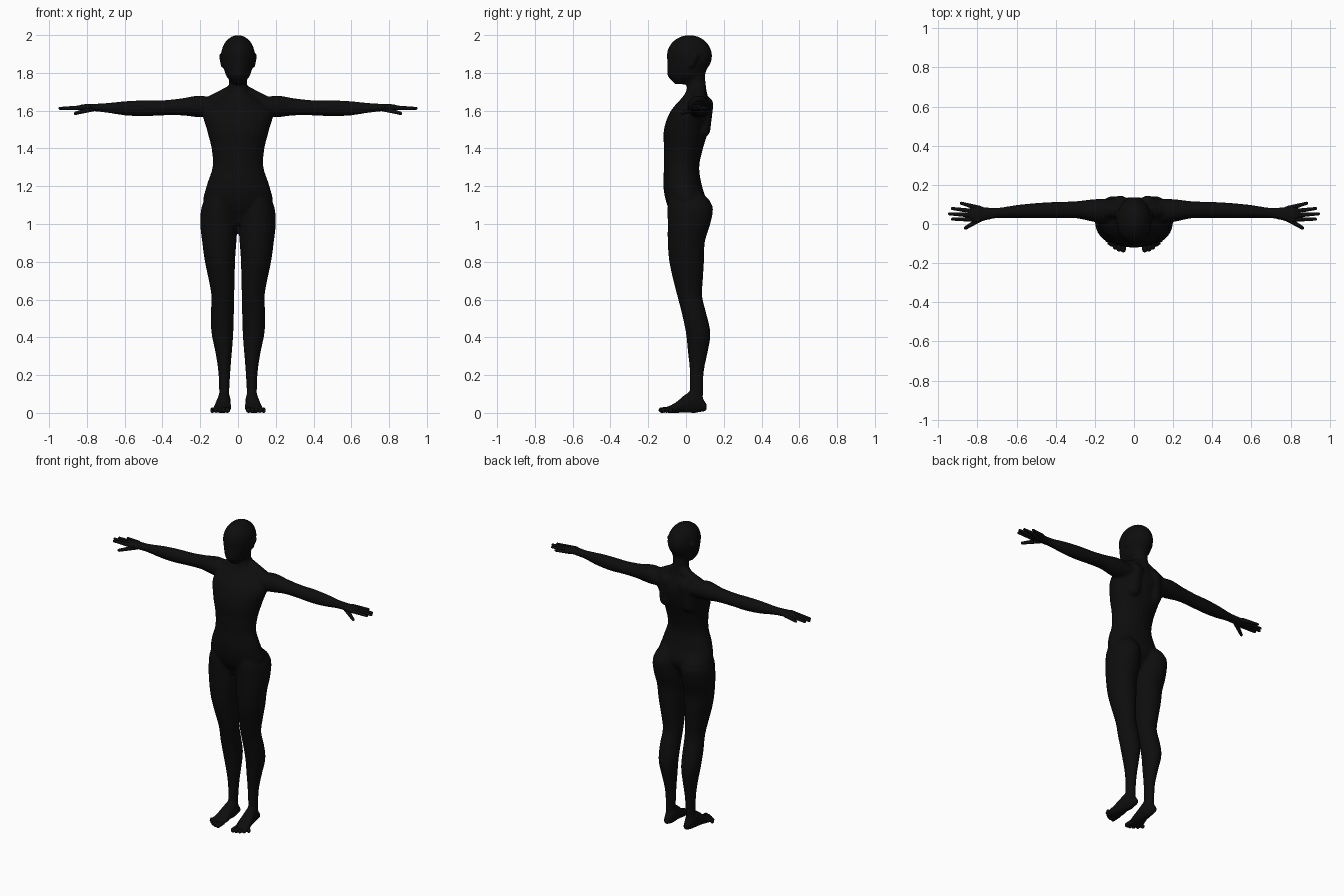
import bpy
import bmesh
import math
from mathutils import Matrix, Vector

cube = bpy.data.objects.get("Cube")
if cube:
    bpy.data.objects.remove(cube, do_unlink=True)

SEGMENTS = 24
RINGS = 32

# Single dark colour
colour = (.004, .004, .004, 1)
black = bpy.data.materials.new("matte_black")
black.use_nodes = True
black.diffuse_color = colour
black.node_tree.nodes["Principled BSDF"].inputs["Base Color"].default_value = colour


def contour(values, fraction):
    """Smooth curve through evenly spaced values."""
    last = len(values) - 1
    place = fraction * last
    first = min(int(place), last - 1)
    t = place - first
    a, b, c, d = [values[min(max(first + k, 0), last)] for k in range(-1, 3)]
    return b + t / 2 * (c - a + t * (2 * a - 5 * b + 4 * c - d + t * (3 * (b - c) + d - a)))


def skin(bm, rings):
    """Closed surface through rings of points."""
    rings = [[bm.verts.new(point) for point in ring] for ring in rings]
    for lower, upper in zip(rings, rings[1:]):
        for k in range(len(lower)):
            following = (k + 1) % len(lower)
            bm.faces.new((lower[k], lower[following], upper[following], upper[k]))
    bm.faces.new(rings[0])
    bm.faces.new(rings[-1])


def loft(bm, axis, start, end, a_low, a_high, b_low, b_high, side=1):
    """Skin along an axis, bounded by four contours across it."""
    rings = []
    for step in range(RINGS + 1):
        fraction = step / RINGS
        position = start + (end - start) * fraction
        low_a, high_a = contour(a_low, fraction), contour(a_high, fraction)
        low_b, high_b = contour(b_low, fraction), contour(b_high, fraction)
        ring = []
        for k in range(SEGMENTS):
            angle = math.tau * k / SEGMENTS
            a = (low_a + high_a) / 2 + (high_a - low_a) / 2 * math.cos(angle)
            b = (low_b + high_b) / 2 + (high_b - low_b) / 2 * math.sin(angle)
            x, y, z = {"x": (position, a, b), "y": (a, position, b), "z": (a, b, position)}[axis]
            ring.append((x * side, y, z))
        rings.append(ring)
    skin(bm, rings)


def centred_loft(bm, start, end, half_widths, front, back):
    """Upright skin that is symmetric from left to right."""
    loft(bm, "z", start, end, [-width for width in half_widths], half_widths, front, back)


def ball(bm, centre, radii):
    """Ellipsoid."""
    place = Matrix.Translation(centre) @ Matrix.Diagonal((*radii, 1))
    bmesh.ops.create_uvsphere(bm, u_segments=SEGMENTS, v_segments=16, radius=1, matrix=place)


def rod(bm, start, end, start_radius, end_radius, side):
    """Tapered rod with rounded ends."""
    mirror = Vector((side, 1, 1))
    start, end = Vector(start) * mirror, Vector(end) * mirror
    along = (end - start).normalized()
    across = along.orthogonal().normalized()
    third = along.cross(across)
    rings = []
    for centre, radius, tilts in ((start, start_radius, range(-4, 1)), (end, end_radius, range(5))):
        for tilt in tilts:
            lean = math.radians(tilt * 20)
            middle = centre + along * radius * math.sin(lean)
            reach = radius * math.cos(lean)
            turns = [math.tau * k / 12 for k in range(12)]
            rings.append([middle + (across * math.cos(turn) + third * math.sin(turn)) * reach
                          for turn in turns])
    skin(bm, rings)


def finish(bm, name):
    """Turn the geometry into a smooth, coloured object."""
    bmesh.ops.recalc_face_normals(bm, faces=bm.faces)
    mesh = bpy.data.meshes.new(name)
    bm.to_mesh(mesh)
    bm.free()
    mesh.materials.append(black)
    mesh.shade_smooth()
    item = bpy.data.objects.new(name, mesh)
    bpy.context.collection.objects.link(item)
    return item


# Torso and neck
body = bmesh.new()
centred_loft(
    body, 1, 1.8,
    half_widths=(.08, .18, .167, .135, .14, .165, .18, .06, .05),
    front=(-.05, -.1, -.12, -.117, -.117, -.117, -.08, 0, 0),
    back=(.06, .11, .085, .07, .09, .12, .137, .11, .1),
)

# Skull and jaw
ball(body, (0, .018, 1.89), (.09, .12, .11))
centred_loft(
    body, 1.74, 1.9,
    half_widths=(.03, .06, .075, .085, .09),
    front=(-.06, -.095, -.1, -.1, -.1),
    back=(0, .09, .11, .13, .13),
)

ARM_HEIGHT = 1.62

for side, label in ((1, "left"), (-1, "right")):
    # Leg, from ankle up to hip
    loft(
        body, "z", .03, 1.2, side=side,
        a_low=(.05, .04, .025, .02, .015, .005, .03),
        a_high=(.1, .1, .105, .12, .14, .145, .14, .157, .177, .19, .2, .19, .14),
        b_low=(.02, .02, .02, .01, 0, -.02, -.045, -.07, -.09, -.097, -.097, -.097, -.08),
        b_high=(.09, .09, .095, .115, .13, .11, .086, .09, .096, .1, .13, .14, .06),
    )
    # Foot, from heel to ball
    loft(
        body, "y", .11, -.11, side=side,
        a_low=(.055, .04, .04, .035, .045),
        a_high=(.09, .105, .115, .13, .14),
        b_low=(.01, 0, 0, 0, 0),
        b_high=(.05, .12, .1, .055, .03),
    )
    # Arm, from shoulder to wrist, then the palm
    below = (-.05, -.055, -.045, -.045, -.05, -.045, -.03, -.02)
    above = (.04, .06, .045, .035, .035, .03, .02, .015)
    loft(
        body, "x", .1, .8, side=side,
        a_low=(0, .01, .03, .03, .03, .03, .03, .01),
        a_high=(.13, .127, .116, .113, .107, .097, .083, .09),
        b_low=[ARM_HEIGHT + offset for offset in below],
        b_high=[ARM_HEIGHT + offset for offset in above],
    )
    ball(body, (.8 * side, .053, ARM_HEIGHT - .003), (.055, .043, .018))

    # Shoulder blade, collar slope and ear
    rod(body, (.07, .096, 1.63), (.08, .085, 1.5), .05, .045, side)
    rod(body, (.02, .07, 1.71), (.15, .07, 1.63), .034, .045, side)
    rod(body, (.084, .05, 1.89), (.08, .03, 1.84), .017, .013, side)

    # Fingers spread in a fan, then the thumb
    fingers = bmesh.new()
    for k in range(4):
        knuckle = (.79, .08 - .019 * k, ARM_HEIGHT - .003)
        tip = (.942 - .015 * (k - 2) ** 2, .106 - .027 * k, ARM_HEIGHT - .008)
        rod(fingers, knuckle, tip, .014, .008, side)
    rod(fingers, (.77, .035, ARM_HEIGHT - .01), (.86, -.02, ARM_HEIGHT - .034), .015, .009, side)
    finish(fingers, label + "_fingers")

    # Toes, the big one on the inside
    toes = bmesh.new()
    for k in range(5):
        across = .056 + .02 * k
        thick = .015 - .001 * k
        rod(toes, (across, -.08, .017), (across, -.13 + .003 * k * k, thick), thick, thick, side)
    finish(toes, label + "_toes")

# Fuse the body parts into one skin and soften the joins
human_body = finish(body, "human_body")
fuse = human_body.modifiers.new("fuse", "REMESH")
fuse.mode = "VOXEL"
fuse.voxel_size = .008
fuse.use_smooth_shade = True
soften = human_body.modifiers.new("soften", "SMOOTH")
soften.factor = .5
soften.iterations = 4
